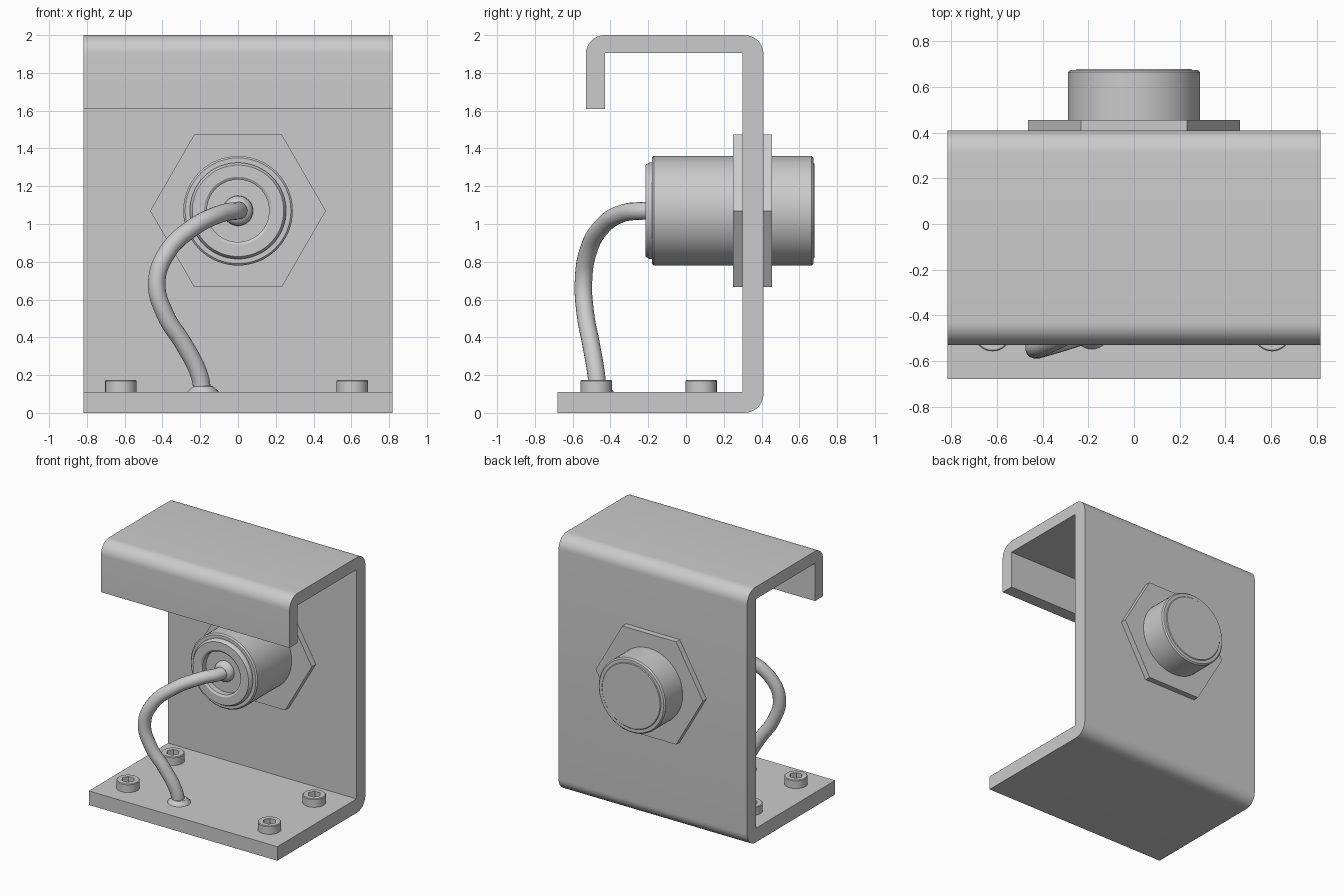
import bpy, bmesh, math
from mathutils import Vector

if "Cube" in bpy.data.objects:
    bpy.data.objects.remove(bpy.data.objects["Cube"])


def finish(name, bm, angle=30):
    bmesh.ops.recalc_face_normals(bm, faces=bm.faces)
    me = bpy.data.meshes.new(name)
    bm.to_mesh(me)
    bm.free()
    ob = bpy.data.objects.new(name, me)
    bpy.context.collection.objects.link(ob)
    bpy.ops.object.select_all(action='DESELECT')
    bpy.context.view_layer.objects.active = ob
    ob.select_set(True)
    bpy.ops.object.shade_smooth_by_angle(angle=math.radians(angle))
    return ob


def lathe(name, profile, loc, axis='Z', seg=48):
    """Turn (radius, height) points round an axis; a third item makes a hex ring."""
    bm = bmesh.new()
    rings = []
    for r, h, *hexed in profile:
        ring = []
        for i in range(seg):
            a = 2 * math.pi * i / seg
            k = r
            if hexed:
                k = r * math.cos(math.pi / 6) / math.cos(a % (math.pi / 3) - math.pi / 6)
            c, s = k * math.cos(a), k * math.sin(a)
            p = (c, s, h) if axis == 'Z' else (c, h, s)
            ring.append(bm.verts.new(Vector(loc) + Vector(p)))
        rings.append(ring)
    for a, b in zip(rings, rings[1:]):
        for i in range(seg):
            j = (i + 1) % seg
            bm.faces.new((a[i], a[j], b[j], b[i]))
    bm.faces.new(rings[0])
    bm.faces.new(rings[-1])
    return finish(name, bm)


# Bent sheet bracket: side profile (y, z) extruded along x
def arc(cy, cz, start, r=0.1, n=10):
    return [(cy + r * math.cos(math.radians(start + 90 * i / n)),
             cz + r * math.sin(math.radians(start + 90 * i / n))) for i in range(n + 1)]


profile = ([(-0.68, 0.0)] + arc(0.31, 0.1, -90) + arc(0.31, 1.9, 0) + arc(-0.43, 1.9, 90)
           + [(-0.53, 1.61), (-0.43, 1.61), (-0.43, 1.905), (0.30, 1.905),
              (0.30, 0.11), (-0.68, 0.11)])
bm = bmesh.new()
face = bm.faces.new([bm.verts.new((-0.817, y, z)) for y, z in profile])
out = bmesh.ops.extrude_face_region(bm, geom=[face])
bmesh.ops.translate(bm, vec=(1.634, 0, 0),
                    verts=[v for v in out['geom'] if isinstance(v, bmesh.types.BMVert)])
finish('bracket', bm)

# Sensor barrel with front flange, cable recess and rear cap
Z = 1.07
lathe('sensor_body', [(0.165, -0.16), (0.165, -0.205), (0.18, -0.215), (0.242, -0.215),
                      (0.255, -0.195), (0.255, -0.18), (0.28, -0.18), (0.29, -0.17),
                      (0.29, 0.665), (0.28, 0.675), (0.255, 0.675), (0.25, 0.68)],
      (0, 0, Z), 'Y', 64)

# Hex nuts on both sides of the wall
for name, y0, y1 in (('front_nut', 0.25, 0.30), ('rear_nut', 0.41, 0.455)):
    lathe(name, [(0.465, y0), (0.465, y1)], (0, 0, Z), 'Y', 6)

# Cable grommets
lathe('sensor_grommet', [(0.08, -0.16), (0.078, -0.18), (0.066, -0.20), (0.045, -0.212)],
      (0, 0, Z), 'Y', 32)
lathe('base_grommet', [(0.085, 0.105), (0.082, 0.113), (0.055, 0.14), (0.045, 0.142)],
      (-0.185, -0.465, 0), seg=32)

# Cable
path = [(0, -0.15, 1.07), (0, -0.22, 1.07), (-0.09, -0.34, 1.055), (-0.24, -0.45, 0.98),
        (-0.375, -0.52, 0.85), (-0.43, -0.543, 0.69), (-0.385, -0.532, 0.52),
        (-0.285, -0.502, 0.36), (-0.205, -0.475, 0.2), (-0.185, -0.465, 0.09)]
cu = bpy.data.curves.new('cable', 'CURVE')
cu.dimensions = '3D'
cu.bevel_depth = 0.047
cu.bevel_resolution = 6
cu.resolution_u = 8
cu.use_fill_caps = True
sp = cu.splines.new('BEZIER')
sp.bezier_points.add(len(path) - 1)
for bp, p in zip(sp.bezier_points, path):
    bp.co = p
    bp.handle_left_type = bp.handle_right_type = 'AUTO'
bpy.context.collection.objects.link(bpy.data.objects.new('cable', cu))

# Socket-head bolts on the base
for x in (-0.62, 0.605):
    for y in (-0.475, 0.08):
        lathe('base_bolt', [(0.083, 0.105), (0.083, 0.17), (0.078, 0.175),
                            (0.048, 0.175, 1), (0.048, 0.13, 1)], (x, y, 0), seg=36)
